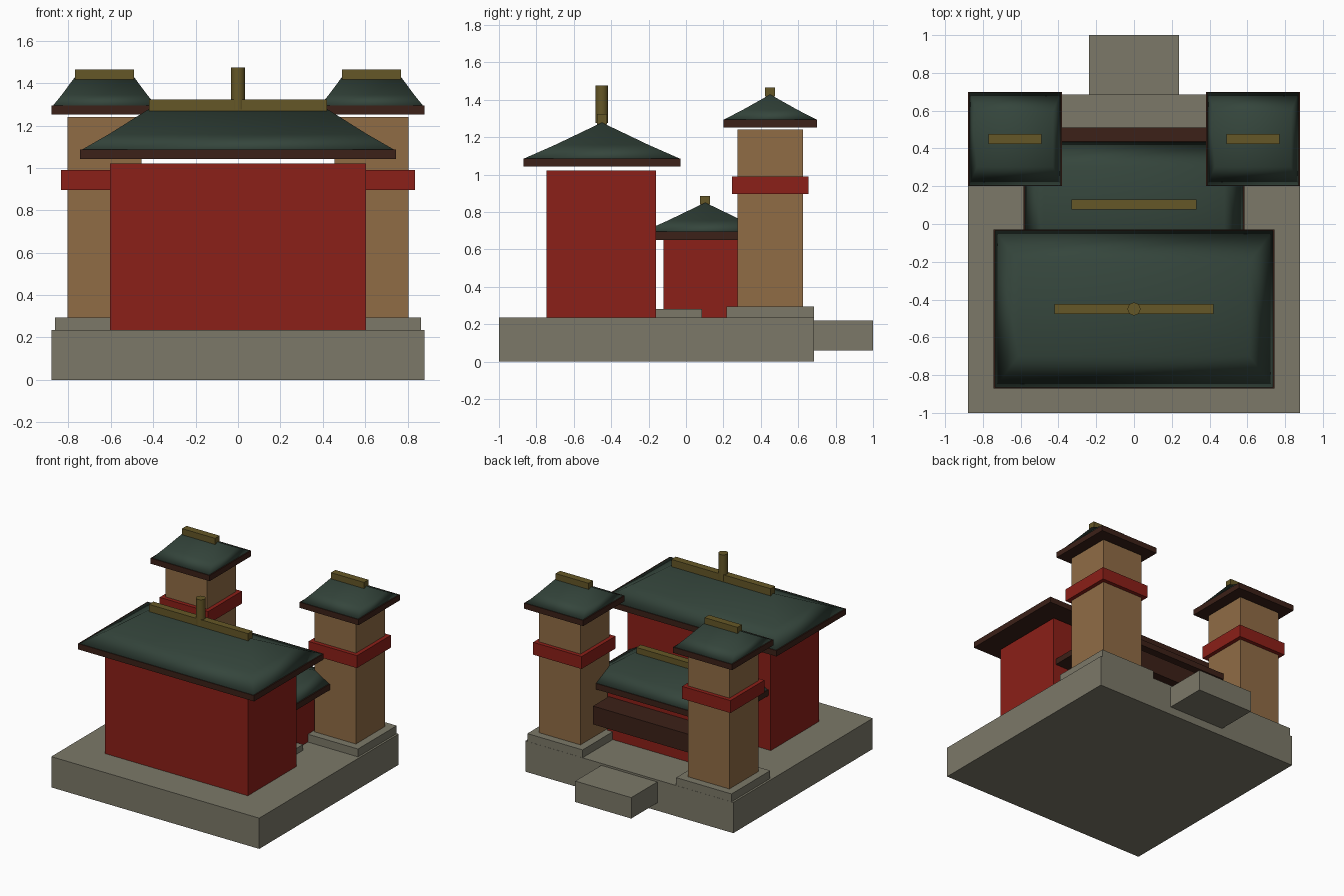
import bpy, bmesh

if "Cube" in bpy.data.objects:
    bpy.data.objects.remove(bpy.data.objects["Cube"])


def material(name, rgb):
    m = bpy.data.materials.new(name)
    m.diffuse_color = (*rgb, 1)
    m.use_nodes = True
    m.node_tree.nodes["Principled BSDF"].inputs["Base Color"].default_value = m.diffuse_color
    return m


STONE = material("stone", (0.20, 0.19, 0.14))
RED = material("red_wall", (0.26, 0.014, 0.009))
TAN = material("tan_wall", (0.28, 0.15, 0.06))
GOLD = material("gold_trim", (0.13, 0.095, 0.02))
WOOD = material("dark_wood", (0.045, 0.015, 0.009))
TILE = material("roof_tile", (0.035, 0.06, 0.045))


def add(name, bm, mat, smooth=False):
    bmesh.ops.recalc_face_normals(bm, faces=bm.faces)
    for f in bm.faces:
        f.smooth = smooth
    me = bpy.data.meshes.new(name)
    bm.to_mesh(me)
    bm.free()
    me.materials.append(mat)
    ob = bpy.data.objects.new(name, me)
    bpy.context.collection.objects.link(ob)
    return ob


def box(name, mat, x0, x1, y0, y1, z0, z1):
    bm = bmesh.new()
    bmesh.ops.create_cube(bm, size=1)
    for v in bm.verts:
        v.co.x = x1 if v.co.x > 0 else x0
        v.co.y = y1 if v.co.y > 0 else y0
        v.co.z = z1 if v.co.z > 0 else z0
    return add(name, bm, mat)


def hip_roof(name, cx, cy, hx, hy, z0, z1, z2, z3, ridge):
    """Eave slab, smooth hipped tiles with a middle course, and a ridge beam."""
    box(name + "_eave", WOOD, cx - hx, cx + hx, cy - hy, cy + hy, z0, z1)
    bm = bmesh.new()
    ex, ey = hx - 0.008, hy - 0.005
    rings = []
    for t, zt in ((0, 0), (0.4, 0.38)):
        a, b = ex + (ridge - ex) * t, ey * (1 - t)
        z = z1 + (z2 - z1) * zt
        rings.append([bm.verts.new((cx + sx * a, cy + sy * b, z))
                      for sx, sy in ((-1, -1), (1, -1), (1, 1), (-1, 1))])
    low, mid = rings
    left, right = (bm.verts.new((cx + s * ridge, cy, z2)) for s in (-1, 1))
    bm.faces.new(low[::-1])
    for i in range(4):
        j = (i + 1) % 4
        bm.faces.new((low[i], low[j], mid[j], mid[i]))
    bm.faces.new((mid[0], mid[1], right, left))
    bm.faces.new((mid[1], mid[2], right))
    bm.faces.new((mid[2], mid[3], left, right))
    bm.faces.new((mid[3], mid[0], left))
    add(name + "_tiles", bm, TILE, True)
    box(name + "_ridge", GOLD, cx - ridge, cx + ridge, cy - 0.027, cy + 0.027, z2 - 0.01, z3)


# Stone base, rear step and low landing behind the hall
box("base", STONE, -0.88, 0.88, -1, 0.685, 0, 0.235)
box("rear_step", STONE, -0.237, 0.237, 0.6, 1, 0.06, 0.22)
box("landing", STONE, -0.49, 0.49, -0.2, 0.085, 0.2, 0.28)

# Front hall
box("hall_wall", RED, -0.605, 0.605, -0.745, -0.16, 0.23, 1.022)
hip_roof("hall_roof", 0, -0.45, 0.745, 0.42, 1.042, 1.086, 1.278, 1.323, 0.42)
bm = bmesh.new()
bmesh.ops.create_cone(bm, cap_ends=True, segments=16, radius1=0.034, radius2=0.034, depth=0.2)
bmesh.ops.translate(bm, verts=bm.verts, vec=(0, -0.45, 1.375))
finial = add("hall_finial", bm, GOLD, True)
for p in finial.data.polygons:
    p.use_smooth = len(p.vertices) == 4

# Lower rear hall with a timber canopy on its back wall
box("rear_hall_wall", RED, -0.44, 0.44, -0.12, 0.32, 0.23, 0.652)
hip_roof("rear_hall_roof", 0, 0.1025, 0.585, 0.3375, 0.65, 0.695, 0.85, 0.885, 0.33)
box("rear_canopy", WOOD, -0.43, 0.43, 0.31, 0.51, 0.415, 0.555)

# Twin rear towers
for side, s in (("left", -1), ("right", 1)):
    cx, cy = s * 0.63, 0.45
    for part, mat, h, z0, z1 in (("plinth", STONE, 0.234, 0.2, 0.295),
                                 ("shaft", TAN, 0.175, 0.29, 1.24),
                                 ("band", RED, 0.205, 0.895, 0.99)):
        box(f"{side}_tower_{part}", mat, cx - h, cx + h, cy - h, cy + h, z0, z1)
    hip_roof(f"{side}_tower_roof", cx, cy, 0.25, 0.25, 1.252, 1.295, 1.428, 1.465, 0.14)
